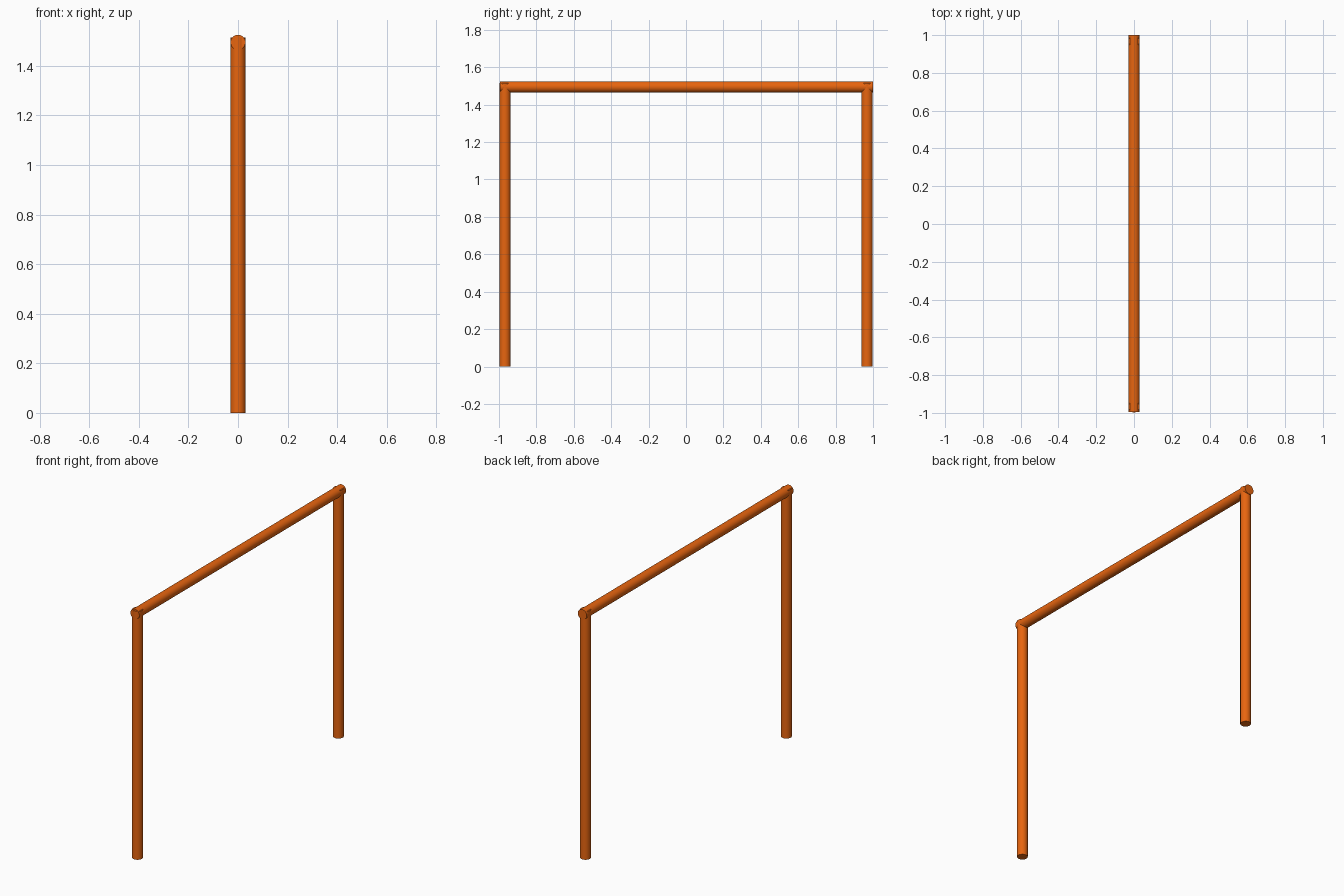
import bpy
from math import radians

if "Cube" in bpy.data.objects:
    bpy.data.objects.remove(bpy.data.objects["Cube"])

R = 0.03       # tube radius
POST_Y = 0.968
POST_TOP = 1.515
BAR_Z = 1.495
BAR_ENDS = (-0.994, 1.0)

orange = bpy.data.materials.new("orange_paint")
orange.diffuse_color = (0.8, 0.13, 0.005, 1)
orange.use_nodes = True
orange.node_tree.nodes["Principled BSDF"].inputs["Base Color"].default_value = orange.diffuse_color


def tube(name, length, location, rotation=(0, 0, 0)):
    bpy.ops.mesh.primitive_cylinder_add(
        vertices=32, radius=R, depth=length, location=location, rotation=rotation)
    ob = bpy.context.object
    ob.name = name
    ob.data.materials.append(orange)
    bpy.ops.object.shade_smooth_by_angle(angle=radians(30))
    return ob


# upright posts
for side, label in ((-1, "front"), (1, "back")):
    tube(label + "_post", POST_TOP, (0, side * POST_Y, POST_TOP / 2))

# horizontal crossbar
y0, y1 = BAR_ENDS
tube("crossbar", y1 - y0, (0, (y0 + y1) / 2, BAR_Z), (radians(90), 0, 0))
